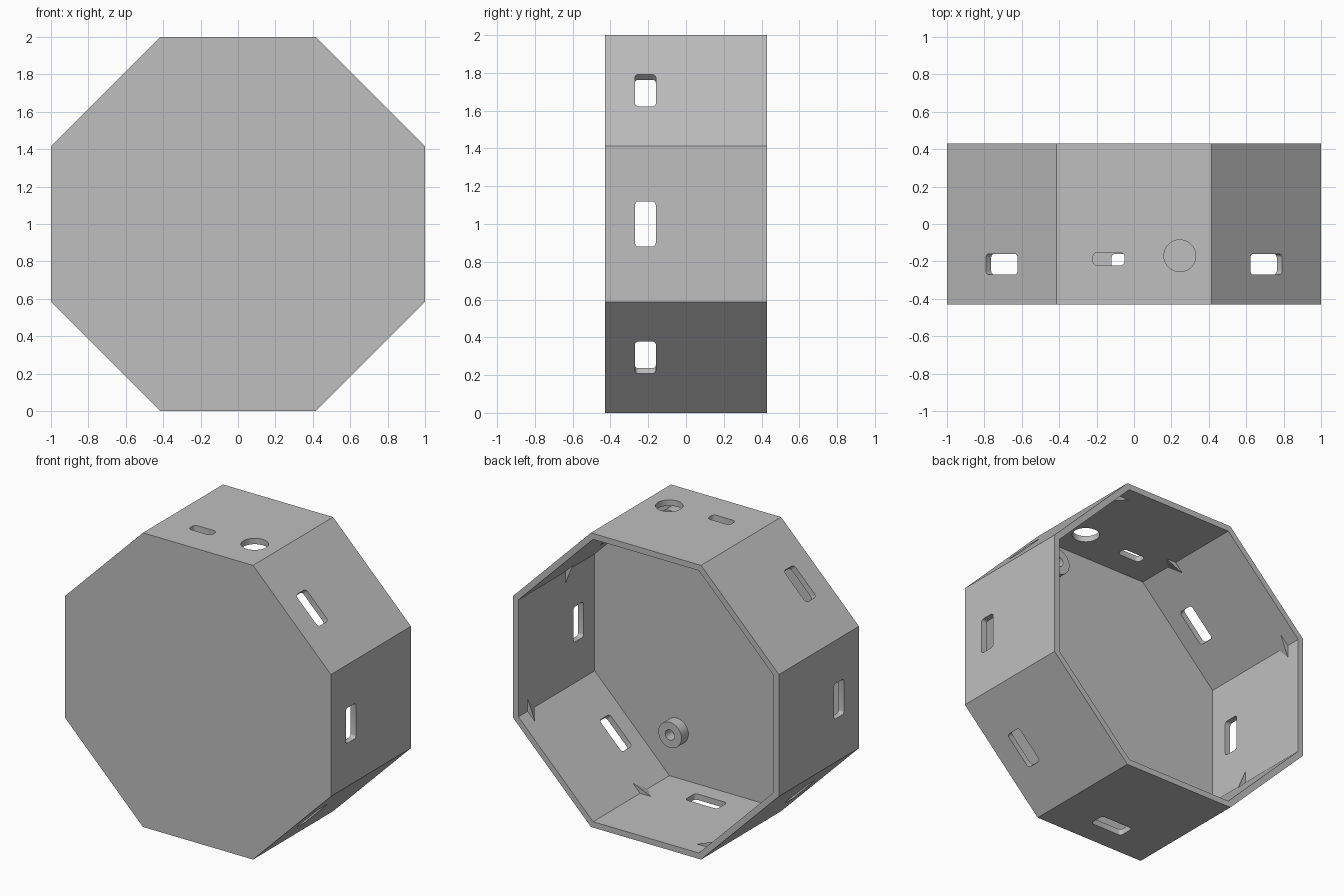
import bpy, bmesh
from math import pi, cos, sin, radians
from mathutils import Matrix, Vector

cube = bpy.data.objects.get("Cube")
if cube:
    bpy.data.objects.remove(cube, do_unlink=True)

HALF, WALL, MID = 0.43, 0.04, 1.0
INNER = 1 - WALL

grey = bpy.data.materials.new("matte grey")
grey.use_nodes = True
colour = (0.52, 0.52, 0.52, 1)
grey.diffuse_color = colour
grey.node_tree.nodes["Principled BSDF"].inputs["Base Color"].default_value = colour


def make(name, bm):
    bmesh.ops.recalc_face_normals(bm, faces=bm.faces)
    mesh = bpy.data.meshes.new(name)
    bm.to_mesh(mesh)
    bm.free()
    mesh.materials.append(grey)
    obj = bpy.data.objects.new(name, mesh)
    bpy.context.scene.collection.objects.link(obj)
    return obj


def prism(name, profile, depth, matrix):
    """Extrude a flat profile along local z, then place it."""
    bm = bmesh.new()
    face = bm.faces.new([bm.verts.new((x, y, 0)) for x, y in profile])
    new = bmesh.ops.extrude_face_region(bm, geom=[face])["geom"]
    verts = [v for v in new if isinstance(v, bmesh.types.BMVert)]
    bmesh.ops.translate(bm, verts=verts, vec=(0, 0, depth))
    bmesh.ops.transform(bm, matrix=matrix, verts=bm.verts)
    return make(name, bm)


def ring(radius, sides, start=0.0):
    return [(radius * cos(start + 2 * pi * i / sides),
             radius * sin(start + 2 * pi * i / sides)) for i in range(sides)]


def rounded(length, width, r):
    """Rounded rectangle centred on the origin."""
    points = []
    for q, (sx, sy) in enumerate([(1, 1), (-1, 1), (-1, -1), (1, -1)]):
        for k in range(5):
            a = pi / 2 * (q + k / 4)
            points.append((sx * (length / 2 - r) + r * cos(a),
                           sy * (width / 2 - r) + r * sin(a)))
    return points


def cut(target, cutter):
    mod = target.modifiers.new("cut", "BOOLEAN")
    mod.operation, mod.solver, mod.object = "DIFFERENCE", "EXACT", cutter
    bpy.context.view_layer.objects.active = target
    bpy.ops.object.modifier_apply(modifier=mod.name)
    bpy.data.objects.remove(cutter, do_unlink=True)


def from_front(x, y, z):
    """Local z points towards the back."""
    return Matrix.Translation((x, y, z)) @ Matrix.Rotation(-pi / 2, 4, "X")


def on_wall(angle):
    """Local z points out of the wall; angle 0 is the top wall."""
    return Matrix.Translation((0, 0, MID)) @ Matrix.Rotation(angle, 4, "Y")


# Octagonal tray, open at the back
to_corner = 1 / cos(pi / 8)
shell = prism("octagon_housing", ring(to_corner, 8, pi / 8), 2 * HALF,
              from_front(0, -HALF, MID))
cut(shell, prism("hollow", ring(INNER * to_corner, 8, pi / 8), 2 * HALF,
                 from_front(0, WALL - HALF, MID)))

# Slots through all walls but the top one
for i in range(1, 8):
    place = on_wall(i * pi / 4) @ Matrix.Translation((0, -0.215, 0.85))
    cut(shell, prism("slot_cutter", rounded(0.24, 0.11, 0.02), 0.3, place))

# Short slot and round opening in the top wall
top = on_wall(0)
cut(shell, prism("short_slot_cutter", rounded(0.17, 0.07, 0.025), 0.3,
                 top @ Matrix.Translation((-0.135, -0.187, 0.85))))
cut(shell, prism("round_cutter", ring(0.085, 48), 0.3,
                 top @ Matrix.Translation((0.245, -0.17, 0.85))))

# Hollow screw bosses on the inside of the front plate
for name, z in (("lower_boss", MID - 0.64), ("upper_boss", MID + 0.8)):
    base = WALL - HALF
    boss = prism(name, ring(0.087, 40), 0.076, from_front(0.342, base - 0.001, z))
    cut(boss, prism("bore", ring(0.035, 32), 0.2, from_front(0.342, base + 0.001, z)))

# Tapered corner gussets, alternately near the rim and deeper inside
LEG = 0.08
for i in range(8):
    spin = Matrix.Rotation(i * pi / 4 + pi / 8, 3, "Y")
    y = 0.33 if i % 2 == 0 else -0.075
    corner = spin @ Vector((0, 0, INNER * to_corner))
    bm = bmesh.new()
    points = [Vector((0, y, 0)) + corner, Vector((0, y - LEG, 0)) + corner]
    for side in (-1, 1):
        along = Vector((side * cos(pi / 8), 0, -sin(pi / 8))) * LEG
        points.append(Vector((0, y, 0)) + corner + spin @ along)
    for p in points:
        bm.verts.new(p + Vector((0, 0, MID)))
    bmesh.ops.convex_hull(bm, input=bm.verts)
    make("corner_gusset", bm)

# Smooth the round parts, keep the walls flat
bpy.ops.object.select_all(action="DESELECT")
for obj in bpy.context.scene.objects:
    if obj.type == "MESH" and ("boss" in obj.name or obj == shell):
        obj.select_set(True)
bpy.context.view_layer.objects.active = shell
bpy.ops.object.shade_smooth_by_angle(angle=radians(30))
